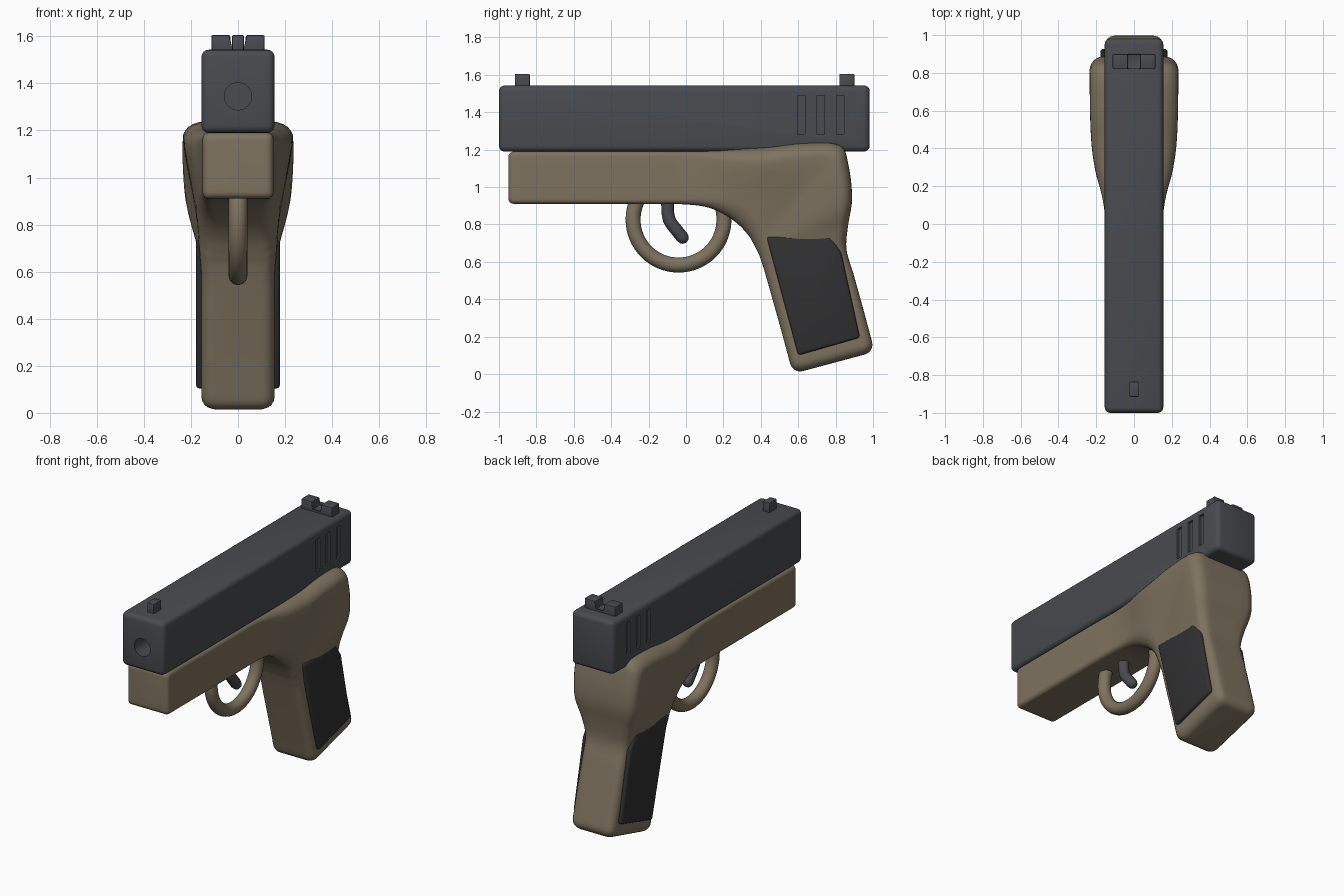
import bpy, bmesh, math
from mathutils import Vector

if "Cube" in bpy.data.objects:
    bpy.data.objects.remove(bpy.data.objects["Cube"])


def material(name, rgb):
    m = bpy.data.materials.new(name)
    m.diffuse_color = (*rgb, 1)
    m.use_nodes = True
    m.node_tree.nodes["Principled BSDF"].inputs["Base Color"].default_value = m.diffuse_color
    return m


DARK = material("dark_metal", (0.065, 0.07, 0.08))
TAN = material("tan_polymer", (0.21, 0.17, 0.115))
BLACK = material("black_rubber", (0.03, 0.03, 0.032))


def finish(bm, name, mat, smooth=True):
    bmesh.ops.recalc_face_normals(bm, faces=bm.faces)
    me = bpy.data.meshes.new(name)
    bm.to_mesh(me)
    bm.free()
    ob = bpy.data.objects.new(name, me)
    bpy.context.collection.objects.link(ob)
    if mat:
        me.materials.append(mat)
    if smooth:
        shade(ob)
    return ob


def shade(ob):
    bpy.ops.object.select_all(action='DESELECT')
    ob.select_set(True)
    bpy.context.view_layer.objects.active = ob
    bpy.ops.object.shade_smooth_by_angle(angle=math.radians(35))


def prism(name, pts, axis, a, b, mat, bevel=0.0, segs=4):
    """Extrude a 2D outline: axis 'x' takes (y, z) points, axis 'y' takes (x, z)."""
    bm = bmesh.new()
    place = (lambda p, t: (t, p[0], p[1])) if axis == 'x' else (lambda p, t: (p[0], t, p[1]))
    lo, hi = [[bm.verts.new(place(p, t)) for p in pts] for t in (a, b)]
    bm.faces.new(lo)
    bm.faces.new(hi)
    n = len(pts)
    for i in range(n):
        j = (i + 1) % n
        bm.faces.new((lo[i], lo[j], hi[j], hi[i]))
    if bevel:
        bmesh.ops.bevel(bm, geom=bm.edges[:], offset=bevel, segments=segs,
                        profile=0.5, affect='EDGES')
    return finish(bm, name, mat)


def rect(a0, b0, a1, b1):
    return [(a0, b0), (a1, b0), (a1, b1), (a0, b1)]


def cut(ob, cutter):
    m = ob.modifiers.new("cut", 'BOOLEAN')
    m.operation, m.solver, m.object = 'DIFFERENCE', 'EXACT', cutter
    bpy.context.view_layer.objects.active = ob
    bpy.ops.object.modifier_apply(modifier=m.name)
    bpy.data.objects.remove(cutter)


# Slide with muzzle bore and grip serrations
slide = prism("slide", rect(-1.0, 1.19, 0.982, 1.543), 'x', -0.155, 0.155, DARK, 0.03)
circle = [(0.058 * math.cos(k * math.tau / 32), 1.345 + 0.058 * math.sin(k * math.tau / 32))
          for k in range(32)]
cut(slide, prism("bore_cutter", circle, 'y', -1.1, -0.8, None))
for y in (0.615, 0.72, 0.825):
    for s in (-1, 1):
        cut(slide, prism("slot_cutter", rect(y - 0.02, 1.28, y + 0.02, 1.49),
                         'x', s * 0.14, s * 0.2, None))
shade(slide)

# Sights
prism("front_sight", rect(-0.025, 1.52, 0.025, 1.605), 'y', -0.915, -0.835, DARK, 0.006, 2)
notch = [(-0.113, 1.52), (0.113, 1.52), (0.113, 1.605), (0.033, 1.605),
         (0.033, 1.552), (-0.033, 1.552), (-0.033, 1.605), (-0.113, 1.605)]
prism("rear_sight", notch, 'y', 0.82, 0.9, DARK, 0.006, 2)

# Frame and grip: one loft whose sections fan from the dust cover round into the grip
# (inner y, inner z, outer y, outer z, inner half width, outer half width, corner radius)
STATIONS = [
    (-0.92, 0.91, -0.92, 1.19, .15, .15, .025),
    (-0.60, 0.91, -0.60, 1.19, .15, .15, .025),
    (-0.20, 0.91, -0.20, 1.19, .15, .15, .025),
    (0.00, 0.907, 0.00, 1.19, .15, .15, .03),
    (0.12, 0.89, 0.15, 1.195, .155, .17, .05),
    (0.21, 0.85, 0.30, 1.205, .165, .21, .08),
    (0.28, 0.80, 0.45, 1.215, .17, .232, .10),
    (0.335, 0.74, 0.63, 1.235, .17, .238, .10),
    (0.365, 0.69, 0.82, 1.225, .165, .238, .09),
    (0.380, 0.66, 0.868, 1.12, .163, .238, .08),
    (0.392, 0.635, 0.888, 0.94, .16, .225, .07),
    (0.404, 0.60, 0.866, 0.79, .157, .185, .06),
    (0.42, 0.55, 0.858, 0.667, .155, .16, .055),
    (0.457, 0.42, 0.895, 0.537, .155, .155, .05),
    (0.51, 0.23, 0.948, 0.347, .155, .155, .05),
    (0.557, 0.055, 0.995, 0.172, .155, .155, .05),
]


def catmull(p0, p1, p2, p3, t):
    return [0.5 * (2 * b + (c - a) * t + (2 * a - 5 * b + 4 * c - d) * t * t
                   + (3 * b - a - 3 * c + d) * t ** 3) for a, b, c, d in zip(p0, p1, p2, p3)]


def section(s, inset=0.0, shift=(0, 0)):
    inner, outer = Vector((s[0], s[1])), Vector((s[2], s[3]))
    axis = outer - inner
    length = axis.length
    axis /= length
    wi, wo, r = s[4:]
    w = wo - inset
    r = max(r - inset * 0.5, 0.012)
    lo, hi = inset, length - inset
    outline = []
    corners = [(hi - r, w - r, 0), (lo + r, w - r, 90), (lo + r, r - w, 180), (hi - r, r - w, 270)]
    for k, (cs, cx, a0) in enumerate(corners):
        for i in range(7):
            a = math.radians(a0 + 15 * i)
            outline.append((cs + r * math.cos(a), cx + r * math.sin(a)))
        nxt = corners[(k + 1) % 4]
        a1 = math.radians(nxt[2])
        p, q = outline[-1], (nxt[0] + r * math.cos(a1), nxt[1] + r * math.sin(a1))
        outline += [(p[0] + (q[0] - p[0]) * i / 6, p[1] + (q[1] - p[1]) * i / 6)
                    for i in range(1, 6)]
    ring = []
    for along, x in outline:
        u = along / length
        u = u * u * (3 - 2 * u)
        p = inner + axis * along
        ring.append((x * (wi + (wo - wi) * u) / wo, p.x + shift[0], p.y + shift[1]))
    return ring


def rounded_end(s, r, direction):
    out = []
    for k in range(1, 6):
        a = math.radians(18 * k)
        d = r * math.sin(a)
        out.append(section(s, r * (1 - math.cos(a)), (direction[0] * d, direction[1] * d)))
    return out


rings = rounded_end(STATIONS[0], 0.03, (-1, 0))[::-1]
last = len(STATIONS) - 1
for i in range(last):
    p = [STATIONS[min(max(i + k, 0), last)] for k in (-1, 0, 1, 2)]
    rings += [section(catmull(*p, t / 5)) for t in range(5)]
rings.append(section(STATIONS[-1]))
rings += rounded_end(STATIONS[-1], 0.055, (0.258, -0.966))

bm = bmesh.new()
loops = [[bm.verts.new(v) for v in ring] for ring in rings]
for a, b in zip(loops, loops[1:]):
    for i in range(len(a)):
        j = (i + 1) % len(a)
        bm.faces.new((a[i], a[j], b[j], b[i]))
bm.faces.new(loops[0])
bm.faces.new(loops[-1])
finish(bm, "frame_and_grip", TAN)

# Grip panels
panel = [(0.43, 0.735), (0.77, 0.735), (0.83, 0.65), (0.93, 0.195), (0.60, 0.10)]
for side, s in (("left", -1), ("right", 1)):
    prism(side + "_grip_panel", panel, 'x', s * 0.10, s * 0.178, BLACK, 0.015, 3)

# Trigger guard
bpy.ops.mesh.primitive_torus_add(location=(0, -0.04, 0.826), rotation=(0, math.pi / 2, 0),
                                 major_radius=0.243, minor_radius=0.04,
                                 major_segments=64, minor_segments=20)
guard = bpy.context.object
guard.name = "trigger_guard"
guard.data.materials.append(TAN)
shade(guard)

# Trigger: bent rod with a rounded tip
curve = bpy.data.curves.new("trigger", 'CURVE')
curve.dimensions = '3D'
curve.bevel_depth = 0.034
curve.bevel_resolution = 4
curve.use_fill_caps = True
path = [(-0.10, 0.95, 1), (-0.097, 0.86, 1), (-0.09, 0.825, 1), (-0.075, 0.80, 1),
        (-0.02, 0.732, 1), (-0.008, 0.717, 0.85), (-0.001, 0.708, 0.55), (0.002, 0.704, 0.05)]
spline = curve.splines.new('POLY')
spline.points.add(len(path) - 1)
for pt, (y, z, r) in zip(spline.points, path):
    pt.co = (0, y, z, 1)
    pt.radius = r
curve.materials.append(DARK)
trigger = bpy.data.objects.new("trigger", curve)
bpy.context.collection.objects.link(trigger)
